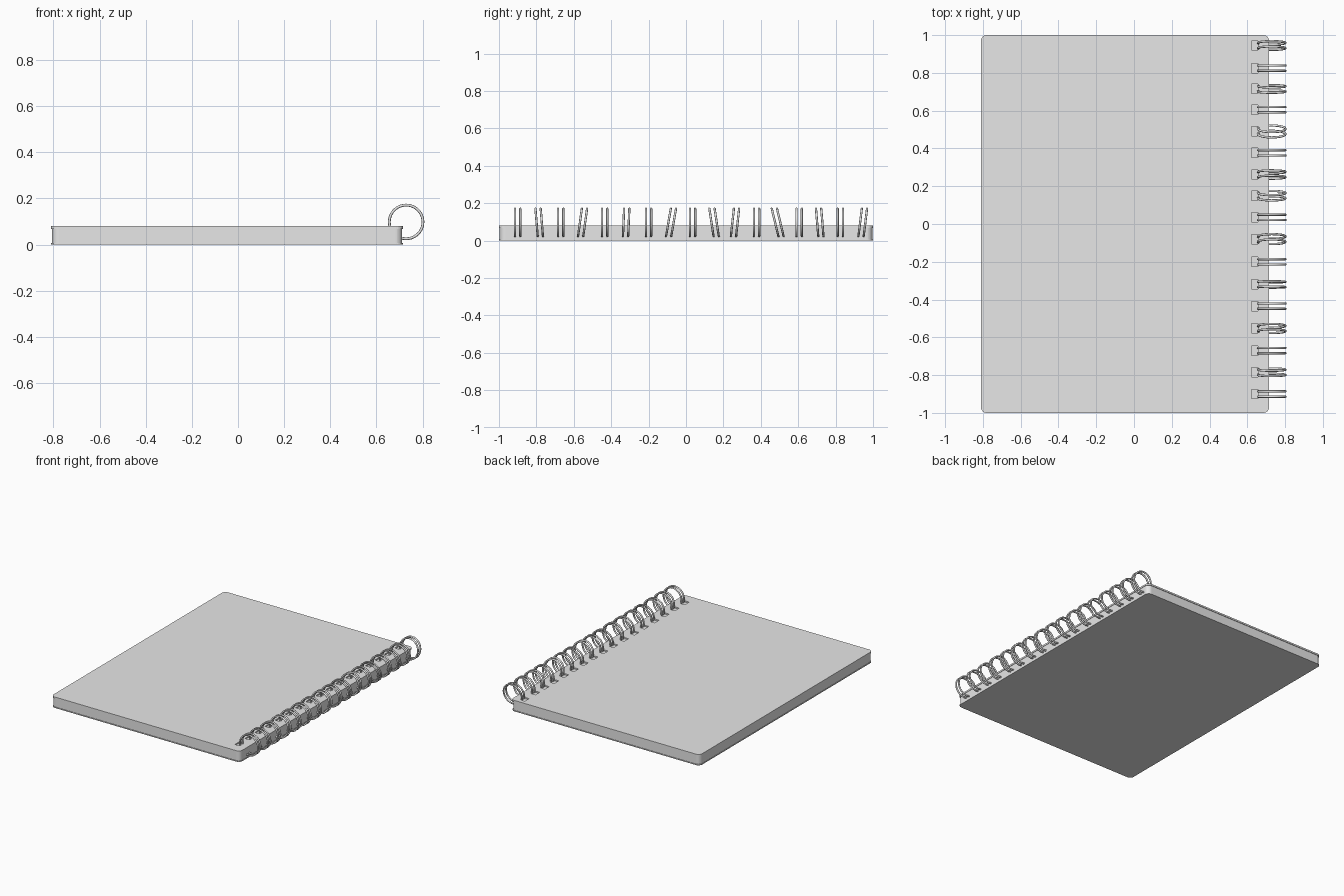
import bpy, bmesh, math
from mathutils import Vector

if "Cube" in bpy.data.objects:
    bpy.data.objects.remove(bpy.data.objects["Cube"])


def material(name, value):
    m = bpy.data.materials.new(name)
    m.diffuse_color = (value, value, value, 1)
    m.use_nodes = True
    m.node_tree.nodes["Principled BSDF"].inputs["Base Color"].default_value = m.diffuse_color
    return m


GREY = material("light grey", 0.8)


def finish(bm, name):
    bmesh.ops.recalc_face_normals(bm, faces=bm.faces)
    me = bpy.data.meshes.new(name)
    bm.to_mesh(me)
    bm.free()
    ob = bpy.data.objects.new(name, me)
    bpy.context.collection.objects.link(ob)
    me.materials.append(GREY)
    return ob


def slab(name, x0, x1, y0, y1, z0, z1, r):
    """Flat block with rounded vertical corners."""
    bm = bmesh.new()
    ring = []
    for i, (cx, cy) in enumerate([(x1 - r, y1 - r), (x0 + r, y1 - r),
                                  (x0 + r, y0 + r), (x1 - r, y0 + r)]):
        for k in range(7):
            a = math.radians(90 * i + 15 * k)
            ring.append(bm.verts.new((cx + r * math.cos(a), cy + r * math.sin(a), z0)))
    base = bm.faces.new(ring)
    ext = bmesh.ops.extrude_face_region(bm, geom=[base])
    for v in ext["geom"]:
        if isinstance(v, bmesh.types.BMVert):
            v.co.z = z1
    return finish(bm, name)


# Page block with covers above and below
slab("pages", -0.807, 0.712, -0.996, 0.996, 0.004, 0.070, 0.03)
slab("back_cover", -0.81, 0.715, -1, 1, 0, 0.006, 0.03)
cover = slab("front_cover", -0.81, 0.715, -1, 1, 0.068, 0.08, 0.03)

# Ring pairs: y position and sideways lean of the top
LOOPS = [(-0.90, 0), (-0.785, -0.012), (-0.67, 0), (-0.553, 0.02), (-0.435, 0),
         (-0.32, 0.006), (-0.20, 0), (-0.08, 0.025), (0.035, 0), (0.15, -0.022),
         (0.262, 0.016), (0.377, 0), (0.49, -0.035), (0.605, 0), (0.715, -0.012),
         (0.825, 0), (0.945, 0.018)]

# Punched slots in the front cover
bm = bmesh.new()
for y, lean in LOOPS:
    c = bmesh.ops.create_cube(bm, size=1)
    for v in c["verts"]:
        v.co = Vector((v.co.x * 0.035 + 0.64, v.co.y * 0.05 + y, v.co.z * 0.04 + 0.091))
cutter = finish(bm, "slot_cutter")
cutter.hide_render = True
cutter.hide_viewport = True
mod = cover.modifiers.new("slots", "BOOLEAN")
mod.operation = "DIFFERENCE"
mod.object = cutter
mod.solver = "EXACT"

# Double wire rings of the binding
R, W, CX, CZ = 0.073, 0.006, 0.729, 0.098
SEG, SIDES = 40, 8
bm = bmesh.new()
for y, lean in LOOPS:
    for side in (-0.014, 0.014):
        rows = []
        for i in range(SEG):
            a = 2 * math.pi * i / SEG
            row = []
            for j in range(SIDES):
                b = 2 * math.pi * j / SIDES
                rad = R + W * math.cos(b)
                dz = rad * math.sin(a)
                row.append(bm.verts.new((CX + rad * math.cos(a),
                                         y + side + W * math.sin(b) + lean * dz / (2 * R),
                                         CZ + dz)))
            rows.append(row)
        for i in range(SEG):
            p, q = rows[i], rows[(i + 1) % SEG]
            for j in range(SIDES):
                k = (j + 1) % SIDES
                bm.faces.new((p[j], p[k], q[k], q[j]))
rings = finish(bm, "wire_rings")
for p in rings.data.polygons:
    p.use_smooth = True
